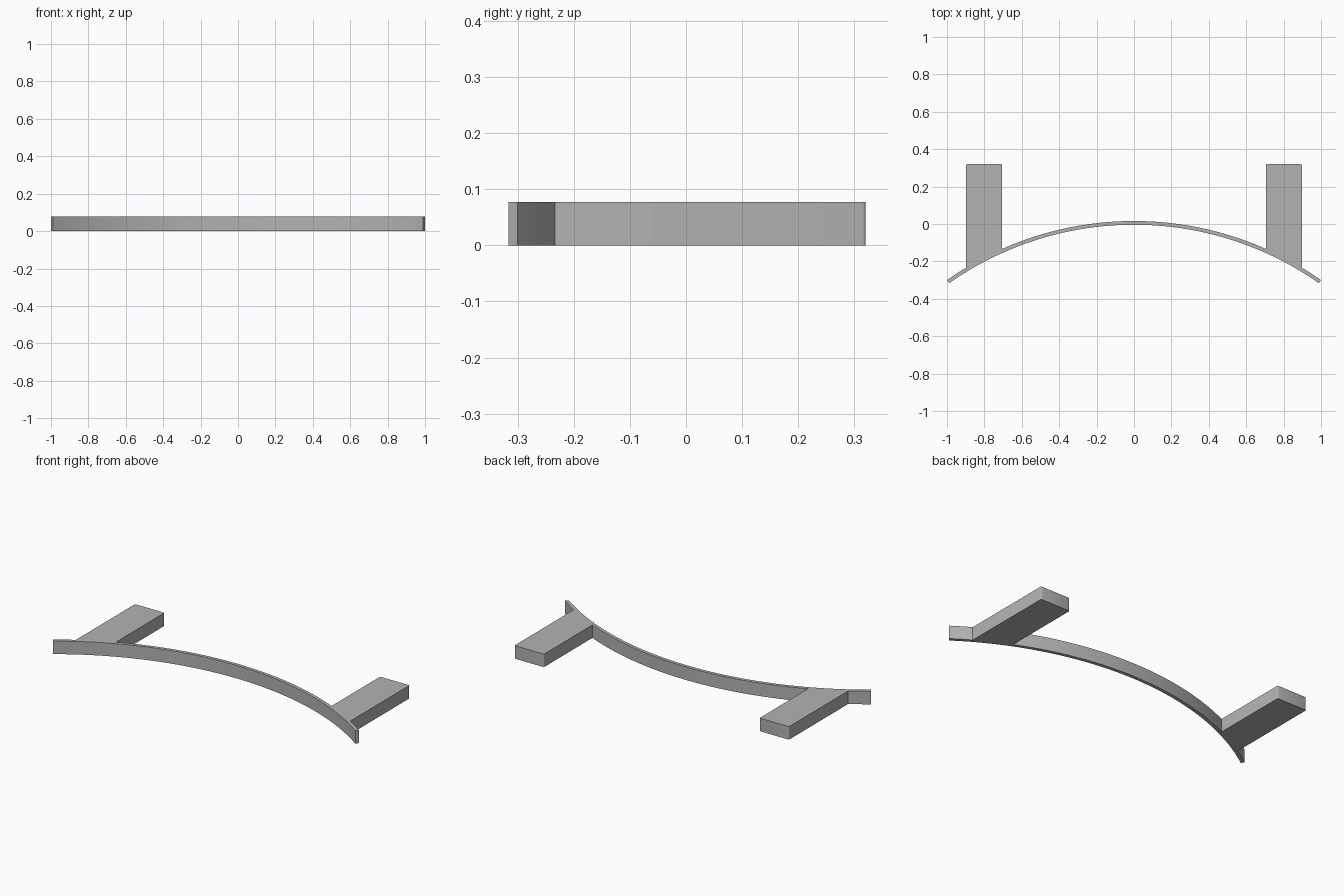
import bpy, bmesh, math

if "Cube" in bpy.data.objects:
    bpy.data.objects.remove(bpy.data.objects["Cube"])

CY, R_BACK, R_FRONT = -1.724, 1.74, 1.72   # arc centre and radii
HEIGHT = 0.077
END = math.asin(1 / R_BACK)                # half angle of the arc
BAR_IN, BAR_OUT, BAR_Y, ROUND = 0.705, 0.897, 0.32, 0.005


def arc(radius, a0, a1, n):
    """Points along the arc, angle measured from +y towards +x."""
    return [(radius * math.sin(a0 + (a1 - a0) * i / n),
             CY + radius * math.cos(a0 + (a1 - a0) * i / n)) for i in range(n + 1)]


def corner(cx, cy, start):
    """Small rounded corner, turning clockwise."""
    return [(cx + ROUND * math.cos(math.radians(start - 30 * i)),
             cy + ROUND * math.sin(math.radians(start - 30 * i))) for i in range(4)]


# Right half of the back edge: rail, bar, rail tip
a_in, a_out = math.asin(BAR_IN / R_BACK), math.asin(BAR_OUT / R_BACK)
half = arc(R_BACK, 0, a_in, 24)
half += corner(BAR_IN + ROUND, BAR_Y - ROUND, 180)
half += corner(BAR_OUT - ROUND, BAR_Y - ROUND, 90)
half += arc(R_BACK, a_out, END, 6)

# Full outline: mirrored back edge, then the front arc
outline = [(-x, y) for x, y in reversed(half[1:])] + half
outline += arc(R_FRONT, END, -END, 72)

# Curved rail with two bars, extruded upward
bm = bmesh.new()
face = bm.faces.new([bm.verts.new((x, y, 0)) for x, y in outline])
top = bmesh.ops.extrude_face_region(bm, geom=[face])["geom"]
bmesh.ops.translate(bm, vec=(0, 0, HEIGHT),
                    verts=[v for v in top if isinstance(v, bmesh.types.BMVert)])
bmesh.ops.recalc_face_normals(bm, faces=bm.faces)
mesh = bpy.data.meshes.new("curved_rail_with_bars")
bm.to_mesh(mesh)
bm.free()

grey = bpy.data.materials.new("plain grey")
grey.diffuse_color = (0.45, 0.45, 0.45, 1)
grey.use_nodes = True
grey.node_tree.nodes["Principled BSDF"].inputs["Base Color"].default_value = grey.diffuse_color
mesh.materials.append(grey)

rail = bpy.data.objects.new("curved_rail_with_bars", mesh)
bpy.context.collection.objects.link(rail)
bpy.context.view_layer.objects.active = rail
rail.select_set(True)
bpy.ops.object.shade_smooth_by_angle(angle=math.radians(35))
